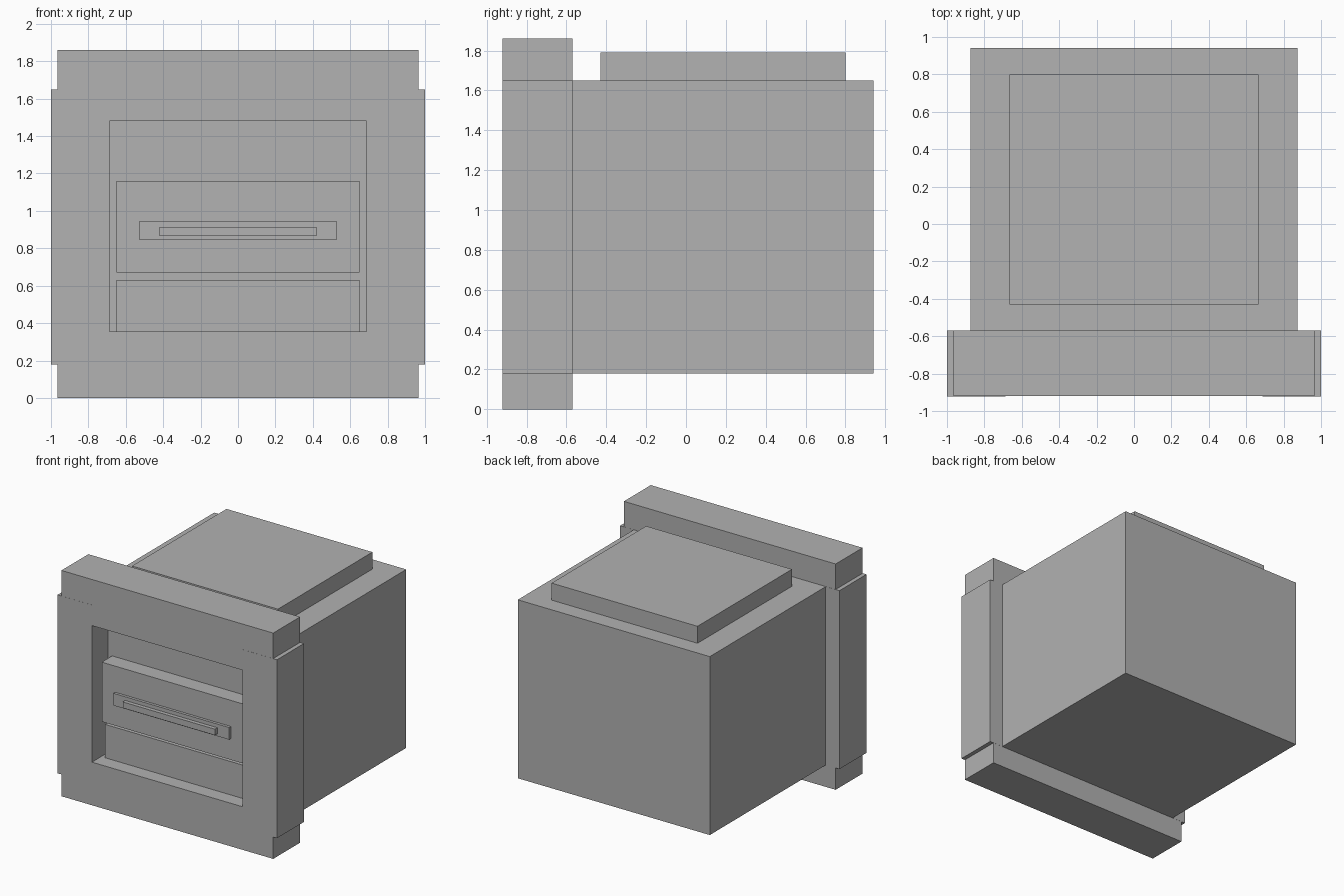
import bpy
import bmesh
from mathutils import Matrix, Vector

if "Cube" in bpy.data.objects:
    bpy.data.objects.remove(bpy.data.objects["Cube"])

grey = bpy.data.materials.new("plain_grey")
grey.diffuse_color = (0.445, 0.445, 0.445, 1)
grey.use_nodes = True
grey.node_tree.nodes["Principled BSDF"].inputs["Base Color"].default_value = grey.diffuse_color


def box(name, x, y, z):
    """Box spanning the given (min, max) ranges."""
    bm = bmesh.new()
    size = [r[1] - r[0] for r in (x, y, z)]
    mid = Vector([(r[0] + r[1]) / 2 for r in (x, y, z)])
    bmesh.ops.create_cube(bm, size=1, matrix=Matrix.Translation(mid) @ Matrix.Diagonal((*size, 1)))
    mesh = bpy.data.meshes.new(name)
    bm.to_mesh(mesh)
    bm.free()
    mesh.materials.append(grey)
    obj = bpy.data.objects.new(name, mesh)
    bpy.context.collection.objects.link(obj)
    return obj


FRONT, FRAME_BACK = -0.92, -0.57

# Main body, its front forms the recessed wall inside the frame
box("body", (-0.875, 0.875), (-0.71, 0.94), (0.18, 1.65))
box("top_plate", (-0.665, 0.665), (-0.43, 0.80), (1.65, 1.79))

# Front frame
box("top_rail", (-0.965, 0.965), (FRONT, FRAME_BACK), (1.48, 1.86))
box("bottom_rail", (-0.965, 0.965), (FRONT, FRAME_BACK), (0, 0.355))
for side, x in (("left", (-1, -0.687)), ("right", (0.687, 1))):
    box(side + "_post", x, (FRONT - 0.001, FRAME_BACK + 0.001), (0.18, 1.65))

# Panels and slot inside the recess
box("lower_panel", (-0.65, 0.65), (-0.80, -0.60), (0.20, 0.63))
box("upper_panel", (-0.65, 0.65), (-0.845, -0.60), (0.67, 1.16))
box("slot_plate", (-0.527, 0.527), (-0.868, -0.80), (0.845, 0.945))
box("slot_bar", (-0.42, 0.42), (-0.90, -0.80), (0.865, 0.915))
